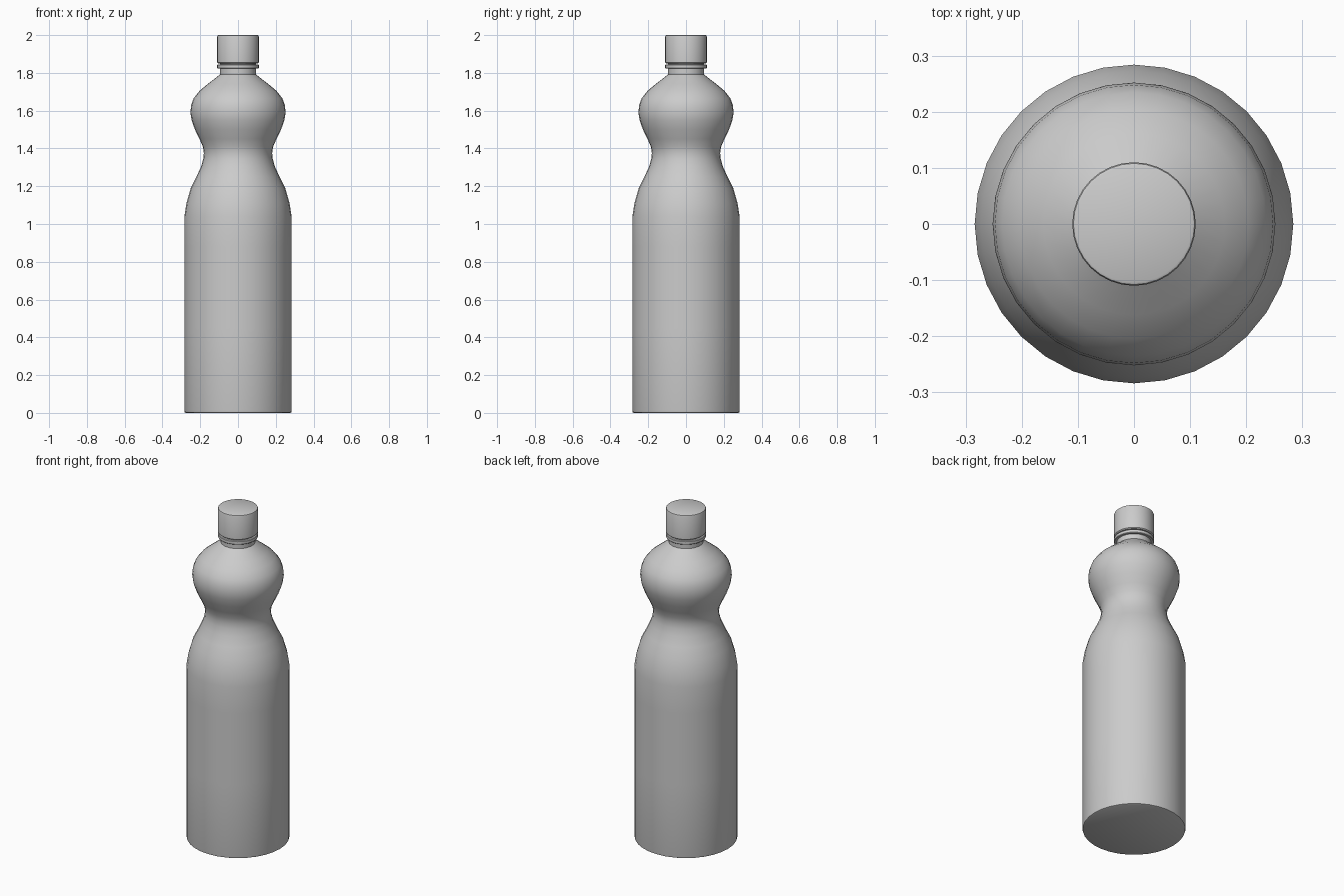
import bpy, bmesh
from math import cos, sin, tau, radians

if "Cube" in bpy.data.objects:
    bpy.data.objects.remove(bpy.data.objects["Cube"])

SEGMENTS = 32


def lathe(name, profile):
    """Revolve (radius, height) points around z and close both ends."""
    bm = bmesh.new()
    rings = [[bm.verts.new((r * cos(tau * i / SEGMENTS), r * sin(tau * i / SEGMENTS), z))
              for i in range(SEGMENTS)] for r, z in profile]
    for low, high in zip(rings, rings[1:]):
        for i in range(SEGMENTS):
            j = (i + 1) % SEGMENTS
            bm.faces.new((low[i], low[j], high[j], high[i]))
    bm.faces.new(rings[0][::-1])
    bm.faces.new(rings[-1])
    mesh = bpy.data.meshes.new(name)
    bm.to_mesh(mesh)
    bm.free()
    obj = bpy.data.objects.new(name, mesh)
    bpy.context.collection.objects.link(obj)
    bpy.ops.object.select_all(action='DESELECT')
    obj.select_set(True)
    bpy.context.view_layer.objects.active = obj
    bpy.ops.object.shade_smooth_by_angle(angle=radians(32))
    return obj


# Bottle: straight body, pinched waist, rounded upper bulge and neck
lathe("bottle_body", [
    (0.276, 0.0), (0.282, 0.003), (0.284, 0.012), (0.284, 0.45), (0.284, 0.88),
    (0.284, 1.04), (0.273, 1.11), (0.25, 1.19), (0.22, 1.25), (0.195, 1.305),
    (0.184, 1.345), (0.181, 1.375), (0.186, 1.41), (0.204, 1.45), (0.228, 1.50),
    (0.246, 1.55), (0.252, 1.59), (0.248, 1.63), (0.235, 1.665), (0.204, 1.705),
    (0.162, 1.74), (0.12, 1.772), (0.095, 1.792), (0.095, 1.87),
])

# Tamper ring below the cap
lathe("neck_ring", [(0.09, 1.822), (0.107, 1.822), (0.11, 1.825),
                    (0.11, 1.841), (0.107, 1.844), (0.09, 1.844)])

# Screw cap with softened rims
lathe("cap", [(0.104, 1.85), (0.11, 1.855), (0.11, 1.993),
              (0.108, 1.998), (0.104, 2.0)])
